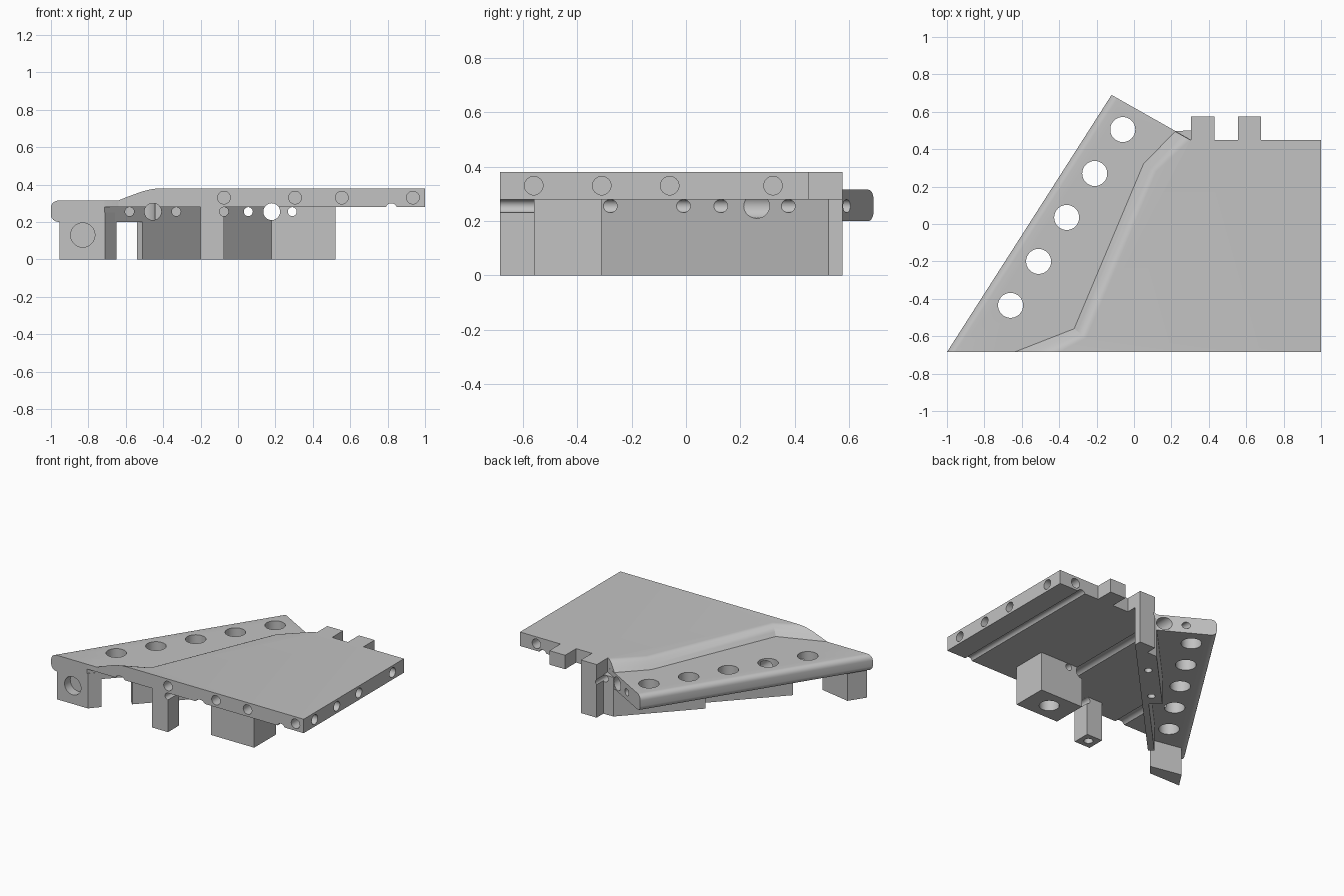
import bpy
import bmesh
import math
from mathutils import Matrix, Vector

cube = bpy.data.objects.get("Cube")
if cube:
    bpy.data.objects.remove(cube, do_unlink=True)

grey = bpy.data.materials.new("light grey")
grey.use_nodes = True
colour = (0.54, 0.54, 0.54, 1)
grey.diffuse_color = colour
grey.node_tree.nodes["Principled BSDF"].inputs["Base Color"].default_value = colour

parts = []


def make_object(name, bm):
    bmesh.ops.recalc_face_normals(bm, faces=bm.faces)
    mesh = bpy.data.meshes.new(name)
    bm.to_mesh(mesh)
    bm.free()
    obj = bpy.data.objects.new(name, mesh)
    bpy.context.collection.objects.link(obj)
    return obj


def loft(layers):
    """Solid through a stack of (z, outline) layers with equal point counts."""
    bm = bmesh.new()
    rings = [[bm.verts.new((x, y, z)) for x, y in pts] for z, pts in layers]
    n = len(rings[0])
    for low, high in zip(rings, rings[1:]):
        for i in range(n):
            j = (i + 1) % n
            bm.faces.new((low[i], low[j], high[j], high[i]))
    bm.faces.new(rings[0][::-1])
    bm.faces.new(rings[-1])
    return bm


def add_part(name, bm):
    obj = make_object(name, bm)
    obj.data.materials.append(grey)
    parts.append(obj)


def prism(name, pts, z0, z1):
    add_part(name, loft([(z0, pts), (z1, pts)]))


def box(name, x0, x1, y0, y1, z0, z1):
    prism(name, [(x0, y0), (x1, y0), (x1, y1), (x0, y1)], z0, z1)


FRONT, BACK = -0.685, 0.45
TAB = 0.575
WING_LOW, WING_TOP = 0.2, 0.315
DECK_LOW, DECK_TOP = 0.28, 0.38


# Point on the slanted fence face, pushed back by a thickness
def fence(x, back=0.0):
    return (x - 0.725 * back, 1.055 * x + 0.07 + 0.69 * back)


# Deck with two rear tabs and a rounded ramp down to the wing
crease = [(0.22, 0.495), (0.05, 0.32), (-0.32, -0.56), (-0.64, FRONT)]
crest = [(0.30, BACK), (0.12, 0.28), (-0.255, -0.61), (-0.40, FRONT)]
deck = [(1, FRONT), (1, BACK), (0.68, BACK), (0.68, TAB), (0.555, TAB),
        (0.555, BACK), (0.43, BACK), (0.43, TAB), (0.305, TAB), (0.305, BACK)]
layers = [(DECK_LOW, deck + crease)]
for s, rise in ((0, 0), (0.25, 0.36), (0.5, 0.7), (0.7, 0.9), (0.85, 0.98), (1, 1)):
    edge = [tuple(Vector(a).lerp(Vector(b), s)) for a, b in zip(crease, crest)]
    layers.append((WING_TOP + rise * (DECK_TOP - WING_TOP), deck + edge))
add_part("deck", loft(layers))

# Wing with a rounded outer edge
corner, tip = (-1, FRONT), (-0.12, 0.69)
outline = [corner, (-0.715, FRONT), fence(0.305), (0.305, BACK), tip]
bm = loft([(WING_LOW, outline), (WING_TOP, outline)])
outer = []
for e in bm.edges:
    a, b = (v.co for v in e.verts)
    if abs(a.z - b.z) < 0.01:
        ends = {(round(v.x, 2), round(v.y, 2)) for v in (a, b)}
        if (-0.12, 0.69) in ends and any(p[0] < -0.99 for p in ends):
            outer.append(e)
bmesh.ops.bevel(bm, geom=outer, offset=0.037, segments=6, profile=0.5, affect='EDGES')
add_part("wing", bm)
prism("wing_inner_shelf", [(-0.8, FRONT), (-0.64, FRONT), (-0.32, -0.56),
                           (0.05, 0.32), (-0.05, 0.25)], DECK_LOW, WING_TOP)

# Slanted fence below the wing: thin in front, thick behind, ending in the rear post
prism("fence_wall", [fence(-0.51), fence(0.43), (0.43, TAB), (0.305, TAB),
                     (0.305, 0.5), fence(0.32, 0.13), fence(-0.1, 0.13),
                     fence(-0.1, 0.042), fence(-0.51, 0.042)], 0, DECK_LOW)

# Legs
prism("front_leg", [(-0.955, FRONT), (-0.71, FRONT), fence(-0.65),
                    (-0.88, -0.57)], 0, 0.25)
box("small_leg", -0.2, -0.075, FRONT, -0.56, 0, DECK_LOW)
box("large_block", 0.18, 0.52, -0.56, -0.31, 0, DECK_LOW)


# Holes: each entry is a start point, radius and signed length along the axis
def hole_cutter(name, axis, holes):
    bm = bmesh.new()
    direction = Vector(axis)
    turn = direction.to_track_quat('Z', 'Y').to_matrix().to_4x4()
    for start, radius, length in holes:
        centre = Vector(start) + direction * length / 2
        bmesh.ops.create_cone(bm, cap_ends=True, segments=32, radius1=radius,
                              radius2=radius, depth=abs(length),
                              matrix=Matrix.Translation(centre) @ turn)
    cutter = make_object(name, bm)
    cutter.hide_render = True
    return cutter


out = -0.8
lengthwise = [((x, out, 0.255), r, 1.6) for x, r in
              ((0.055, 0.024), (0.18, 0.045), (0.29, 0.024))]
lengthwise += [((x, out, 0.255), r, fence(x)[1] + 0.2 - out) for x, r in
               ((-0.58, 0.024), (-0.455, 0.045), (-0.33, 0.024), (-0.075, 0.024))]
lengthwise += [((x, out, 0.33), 0.034, 0.195) for x in (-0.075, 0.305, 0.555, 0.935)]
lengthwise += [((0.82, out, 0.27), 0.03, 1.6),
               ((-0.83, out, 0.13), 0.065, 0.18),
               ((0.87, 0.6, 0.33), 0.034, -0.23)]
crosswise = [((1.1, y, 0.33), 0.034, -0.18) for y in (-0.56, -0.31, -0.06, 0.32)]
upright = [((-0.66 + 0.15 * i, -0.435 + 0.235 * i, 0.1), 0.067, 0.4) for i in range(5)]
upright += [((0.35, -0.435, -0.1), 0.065, 0.22), ((-0.137, -0.622, -0.1), 0.03, 0.2)]
upright += [((*fence(x, 0.065), -0.1), 0.025, 0.2) for x in (-0.03, 0.2)]
cutters = [hole_cutter("lengthwise_holes", (0, 1, 0), lengthwise),
           hole_cutter("crosswise_holes", (1, 0, 0), crosswise),
           hole_cutter("upright_holes", (0, 0, 1), upright)]

for part in parts:
    bpy.context.view_layer.objects.active = part
    for cutter in cutters:
        mod = part.modifiers.new(cutter.name, 'BOOLEAN')
        mod.operation = 'DIFFERENCE'
        mod.solver = 'EXACT'
        mod.object = cutter
        bpy.ops.object.modifier_apply(modifier=mod.name)
for cutter in cutters:
    bpy.data.objects.remove(cutter, do_unlink=True)

# Smooth curves, sharp corners
bpy.ops.object.select_all(action='DESELECT')
for part in parts:
    part.select_set(True)
bpy.context.view_layer.objects.active = parts[0]
bpy.ops.object.shade_smooth_by_angle(angle=math.radians(30))
